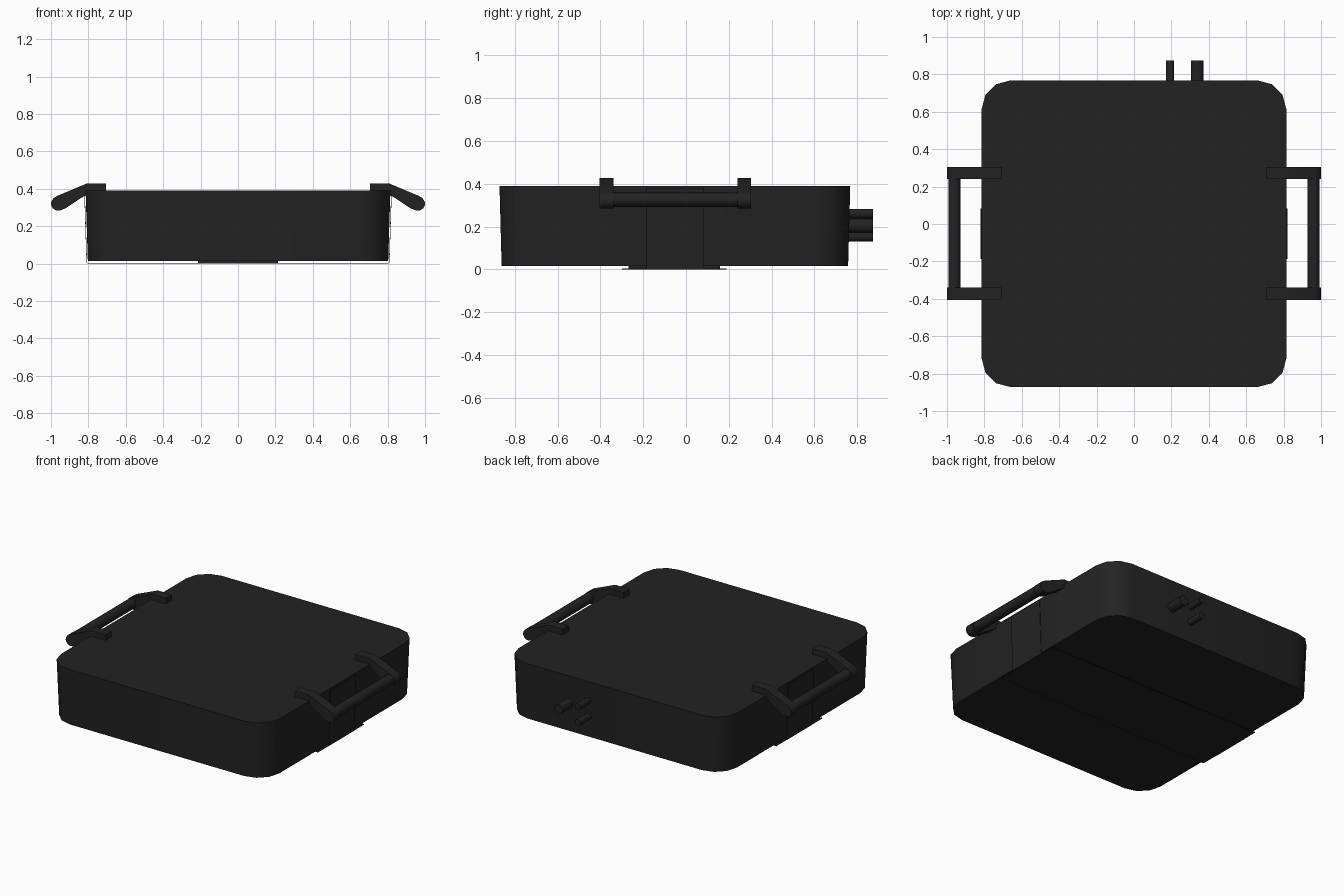
import bpy, bmesh, math
from mathutils import Matrix, Vector

cube = bpy.data.objects.get("Cube")
if cube:
    bpy.data.objects.remove(cube, do_unlink=True)

black = bpy.data.materials.new("matte_black")
black.use_nodes = True
color = (0.0165, 0.0165, 0.0165, 1)
black.diffuse_color = color
bsdf = black.node_tree.nodes["Principled BSDF"]
bsdf.inputs["Base Color"].default_value = color
bsdf.inputs["Roughness"].default_value = 0.8


def finish(name, bm, smooth=None):
    """Turn a bmesh into a named object, optionally smooth shaded."""
    bmesh.ops.recalc_face_normals(bm, faces=bm.faces)
    mesh = bpy.data.meshes.new(name)
    bm.to_mesh(mesh)
    bm.free()
    mesh.materials.append(black)
    obj = bpy.data.objects.new(name, mesh)
    bpy.context.collection.objects.link(obj)
    if smooth:
        bpy.ops.object.select_all(action="DESELECT")
        obj.select_set(True)
        bpy.context.view_layer.objects.active = obj
        bpy.ops.object.shade_smooth_by_angle(angle=math.radians(smooth))
    return obj


def loft(name, lower, upper, smooth=None):
    """Close two matching outlines into a solid."""
    bm = bmesh.new()
    a = [bm.verts.new(p) for p in lower]
    b = [bm.verts.new(p) for p in upper]
    bm.faces.new(a)
    bm.faces.new(b)
    for i in range(len(a)):
        j = (i + 1) % len(a)
        bm.faces.new((a[i], a[j], b[j], b[i]))
    return finish(name, bm, smooth)


def box(name, x, y, z):
    corners = [(x[0], y[0]), (x[1], y[0]), (x[1], y[1]), (x[0], y[1])]
    return loft(name, [(*c, z[0]) for c in corners], [(*c, z[1]) for c in corners])


def rod(name, center, radius, length, sides):
    """Cylinder lying along y."""
    bm = bmesh.new()
    bmesh.ops.create_cone(
        bm, cap_ends=True, segments=sides, radius1=radius, radius2=radius, depth=length,
        matrix=Matrix.Translation(Vector(center)) @ Matrix.Rotation(math.pi / 2, 4, "X"))
    return finish(name, bm, 50)


def rounded_outline(hx, hy, cy, radius, z, steps=3):
    points = []
    for quarter, (sx, sy) in enumerate([(1, 1), (-1, 1), (-1, -1), (1, -1)]):
        for i in range(steps + 1):
            a = math.pi / 2 * (quarter + i / steps)
            points.append((sx * (hx - radius) + radius * math.cos(a),
                           cy + sy * (hy - radius) + radius * math.sin(a), z))
    return points


# Tapered housing with rounded corners
loft("housing", rounded_outline(0.803, 0.81, -0.052, 0.155, 0.015),
     rounded_outline(0.815, 0.82, -0.052, 0.155, 0.39), 40)

# Underside plate held off the housing by a spacer
box("bottom_plate", (-0.805, 0.805), (-0.30, 0.19), (0, 0.004))
box("bottom_spacer", (-0.215, 0.215), (-0.27, 0.16), (0.003, 0.016))

# Handle arm side profile: flat tab, then sloping to a rounded end
arm_profile = [(0.705, 0.39), (0.705, 0.428), (0.81, 0.428), (0.965, 0.363),
               (0.985, 0.351), (0.998, 0.333), (1.0, 0.315), (0.99, 0.295),
               (0.972, 0.285), (0.95, 0.285), (0.922, 0.296), (0.81, 0.37), (0.81, 0.39)]

for side, s in (("left", 1), ("right", -1)):
    # Thin sloping plate on the side of the housing
    lower = [(s * x, y, 0.003) for x, y in
             ((0.807, -0.188), (0.810, -0.188), (0.810, 0.083), (0.807, 0.083))]
    upper = [(x + s * 0.012, y, 0.38) for x, y, z in lower]
    loft(side + "_side_plate", lower, upper)
    # Two arms and the grip bar between them
    for end, y0, y1 in (("front", -0.405, -0.34), ("back", 0.24, 0.305)):
        loft(f"{side}_{end}_handle_arm", [(s * x, y0, z) for x, z in arm_profile],
             [(s * x, y1, z) for x, z in arm_profile], 35)
    rod(side + "_handle_grip", (s * 0.96, -0.05, 0.325), 0.034, 0.60, 10)

# Connectors on the back
rod("large_connector", (0.338, 0.81, 0.204), 0.033, 0.13, 12)
for label, z in (("upper", 0.26), ("lower", 0.153)):
    rod(label + "_small_connector", (0.193, 0.81, z), 0.022, 0.13, 12)
